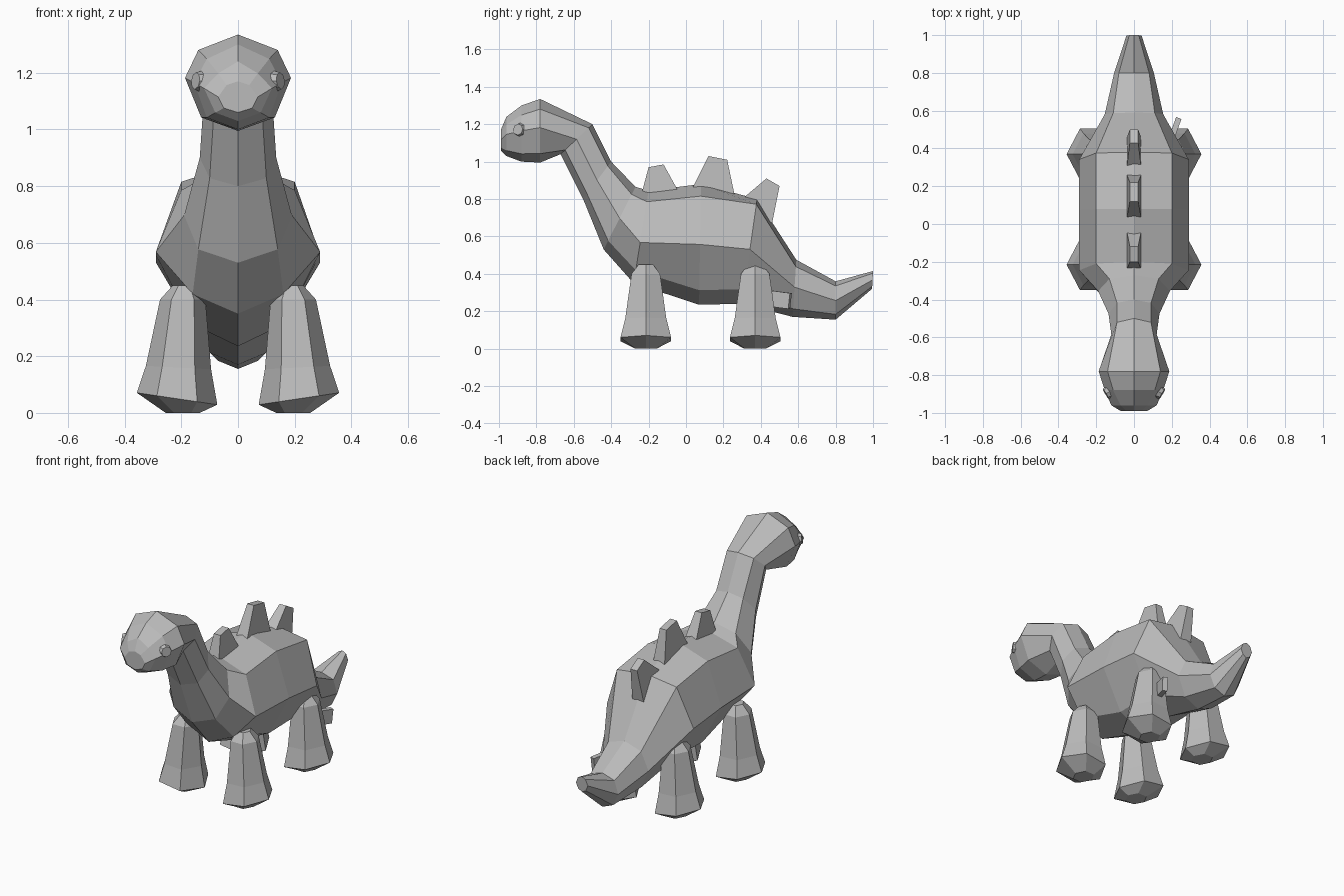
import bpy, bmesh, math
from mathutils import Vector, Matrix

cube = bpy.data.objects.get("Cube")
if cube:
    bpy.data.objects.remove(cube, do_unlink=True)

grey = bpy.data.materials.new("stone grey")
grey.use_nodes = True
color = (0.5, 0.5, 0.5, 1)
grey.diffuse_color = color
grey.node_tree.nodes["Principled BSDF"].inputs["Base Color"].default_value = color


def finish(name, bm):
    bmesh.ops.recalc_face_normals(bm, faces=bm.faces)
    mesh = bpy.data.meshes.new(name)
    bm.to_mesh(mesh)
    bm.free()
    mesh.materials.append(grey)
    obj = bpy.data.objects.new(name, mesh)
    bpy.context.collection.objects.link(obj)
    return obj


def loft(name, rings):
    """Skin a closed tube through rings of equal point count."""
    bm = bmesh.new()
    loops = [[bm.verts.new(p) for p in ring] for ring in rings]
    n = len(loops[0])
    for a, b in zip(loops, loops[1:]):
        for i in range(n):
            j = (i + 1) % n
            bm.faces.new((a[i], a[j], b[j], b[i]))
    bm.faces.new(loops[0])
    bm.faces.new(loops[-1])
    return finish(name, bm)


def body_ring(top, bottom, side_width, top_width, low_width, side_t=0.5, top_t=0.12, low_t=0.86):
    """Eight sided section between a spine point and a belly point."""
    top, bottom = Vector((0, *top)), Vector((0, *bottom))
    right = [top.lerp(bottom, t) + Vector((w, 0, 0))
             for t, w in ((top_t, top_width), (side_t, side_width), (low_t, low_width))]
    left = [Vector((-p.x, p.y, p.z)) for p in reversed(right)]
    return [top, *right, bottom, *left]


# Head, neck, trunk and tail in one skin
loft("body", [
    body_ring((-0.99, 1.17), (-0.99, 1.06), 0.07, 0.04, 0.05),
    body_ring((-0.96, 1.24), (-0.96, 1.03), 0.12, 0.07, 0.08, 0.45, 0.2),
    body_ring((-0.88, 1.30), (-0.88, 1.00), 0.155, 0.11, 0.11, 0.45, 0.17),
    body_ring((-0.78, 1.335), (-0.78, 0.995), 0.187, 0.14, 0.13, 0.45, 0.16),
    body_ring((-0.50, 1.20), (-0.67, 1.04), 0.12, 0.09, 0.085),
    body_ring((-0.40, 1.00), (-0.55, 0.80), 0.135, 0.09, 0.10),
    body_ring((-0.27, 0.865), (-0.44, 0.53), 0.19, 0.13, 0.14),
    body_ring((-0.20, 0.845), (-0.28, 0.35), 0.29, 0.20, 0.16, 0.56),
    body_ring((0.08, 0.88), (0.07, 0.235), 0.29, 0.20, 0.16, 0.5, 0.1, 0.88),
    body_ring((0.38, 0.80), (0.30, 0.24), 0.29, 0.20, 0.16, 0.48, 0.05, 0.86),
    body_ring((0.59, 0.475), (0.57, 0.17), 0.155, 0.11, 0.10, 0.48),
    body_ring((0.80, 0.36), (0.80, 0.155), 0.105, 0.08, 0.07),
    body_ring((1.00, 0.415), (0.995, 0.32), 0.04, 0.025, 0.025),
])


def leg(name, side, y):
    """Hexagonal leg flaring to a foot with a rounded sole."""
    sections = [(0.195, 0.0, 0.0, 0.06), (0.215, 0.05, 0.035, 0.142), (0.21, 0.16, 0.01, 0.115),
                (0.195, 0.40, 0.0, 0.08), (0.19, 0.45, 0.0, 0.04)]
    rings = []
    for x, z, tilt, r in sections:
        rings.append([(side * (x + r * math.cos(a)), y + 1.1 * r * math.sin(a),
                       z + tilt * 0.6 * math.cos(a))
                      for a in (i * math.pi / 3 for i in range(6))])
    loft(name, rings)


for label, side in (("left", 1), ("right", -1)):
    leg(label + "_front_leg", side, -0.215)
    leg(label + "_hind_leg", side, 0.37)

# Back plates: base rear/front, tip rear/front, narrowing at the tip
plates = {
    "front_back_plate": [(-0.24, 0.82), (-0.2, 0.97), (-0.12, 0.985), (-0.04, 0.84)],
    "middle_back_plate": [(0.03, 0.85), (0.12, 1.03), (0.22, 1.01), (0.26, 0.82)],
    "rear_back_plate": [(0.30, 0.80), (0.43, 0.91), (0.50, 0.87), (0.46, 0.67)],
}
for name, (a, b, c, d) in plates.items():
    def pair(p, w):
        return [(-w, *p), (w, *p)]
    base = pair(a, 0.038) + pair(d, 0.038)[::-1]
    tip = pair(b, 0.022) + pair(c, 0.022)[::-1]
    loft(name, [base, tip])


def block(name, matrix):
    bm = bmesh.new()
    bmesh.ops.create_cube(bm, size=1, matrix=matrix)
    return finish(name, bm)


# Small tab behind the left hind leg
block("hind_tab", Matrix.Translation((0.215, 0.50, 0.262)) @ Matrix.Rotation(-0.35, 4, "Z")
      @ Matrix.Rotation(-0.12, 4, "X") @ Matrix.Diagonal((0.03, 0.12, 0.085, 1)))

# Eyes: bevelled octagonal discs facing outward and forward
for label, side in (("left", 1), ("right", -1)):
    bm = bmesh.new()
    facing = Vector((side * 0.85, -0.5, 0.1)).to_track_quat("Z", "Y").to_matrix().to_4x4()
    bmesh.ops.create_cone(bm, cap_ends=True, segments=8, radius1=0.042, radius2=0.03, depth=0.035,
                          matrix=Matrix.Translation((side * 0.135, -0.89, 1.17)) @ facing)
    finish(label + "_eye", bm)
